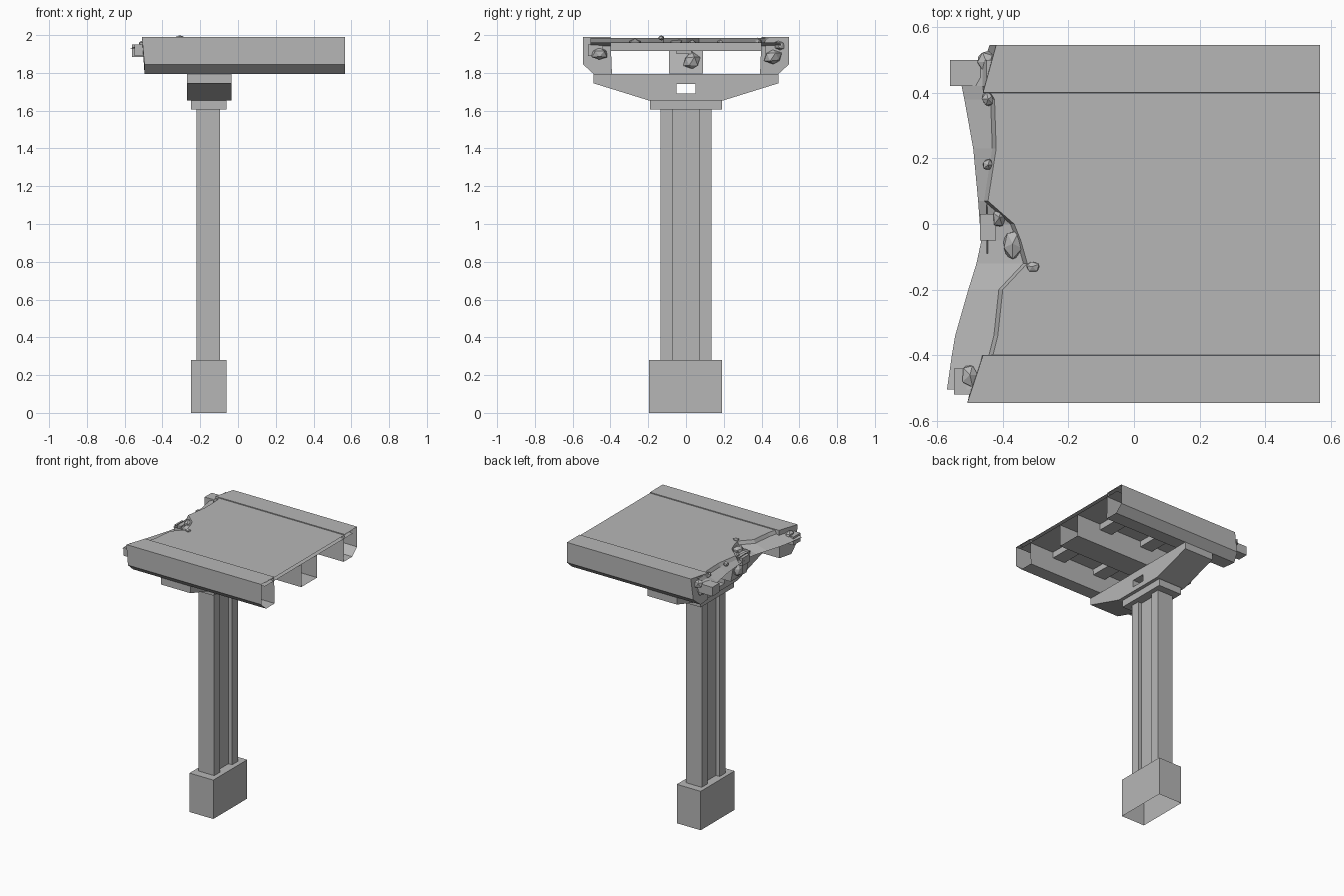
import bpy, bmesh, random
from mathutils import Vector, Matrix

random.seed(4)
cube = bpy.data.objects.get("Cube")
if cube:
    bpy.data.objects.remove(cube, do_unlink=True)

GREY = (0.47, 0.47, 0.47, 1)
concrete = bpy.data.materials.new("concrete_grey")
concrete.use_nodes = True
concrete.diffuse_color = GREY
concrete.node_tree.nodes["Principled BSDF"].inputs["Base Color"].default_value = GREY


def finish(name, bm):
    bmesh.ops.recalc_face_normals(bm, faces=bm.faces)
    mesh = bpy.data.meshes.new(name)
    bm.to_mesh(mesh)
    bm.free()
    mesh.materials.append(concrete)
    obj = bpy.data.objects.new(name, mesh)
    bpy.context.collection.objects.link(obj)
    return obj


def box(name, x, y, z, open_bottom=False):
    bm = bmesh.new()
    bmesh.ops.create_cube(bm, size=1)
    for v in bm.verts:
        v.co = [lo + (c + 0.5) * (hi - lo) for c, (lo, hi) in zip(v.co, (x, y, z))]
    if open_bottom:
        floor = [f for f in bm.faces if f.calc_center_median().z < z[0] + 0.001]
        bmesh.ops.delete(bm, geom=floor, context='FACES_ONLY')
    return finish(name, bm)


def beam(name, profile, x_far, x_near, cap=True, loop=True):
    """Hollow beam along x from a (y, z) profile; its +x end stays open."""
    bm = bmesh.new()
    far = [bm.verts.new((x, y, z)) for x, (y, z) in zip(x_far, profile)]
    near = [bm.verts.new((x_near, y, z)) for y, z in profile]
    n = len(profile)
    for i in range(n if loop else n - 1):
        j = (i + 1) % n
        bm.faces.new((far[i], far[j], near[j], near[i]))
    if cap:
        bm.faces.new(far)
    return finish(name, bm)


def plate(name, loops, x0, x1):
    """Solid slab along x from closed (y, z) loops; later loops are holes."""
    bm = bmesh.new()
    edges = []
    for loop in loops:
        vs = [bm.verts.new((x0, y, z)) for y, z in loop]
        edges += [bm.edges.new((vs[i - 1], vs[i])) for i in range(len(vs))]
    bmesh.ops.triangle_fill(bm, edges=edges, use_beauty=True, normal=(1, 0, 0))
    faces = list(bm.faces)
    ext = bmesh.ops.extrude_face_region(bm, geom=faces, use_keep_orig=True)
    moved = [v for v in ext["geom"] if isinstance(v, bmesh.types.BMVert)]
    bmesh.ops.translate(bm, verts=moved, vec=(x1 - x0, 0, 0))
    bmesh.ops.dissolve_limit(bm, angle_limit=0.01, verts=bm.verts, edges=bm.edges)
    return finish(name, bm)


def rock(name, centre, size):
    bm = bmesh.new()
    bmesh.ops.create_icosphere(bm, subdivisions=1, radius=1)
    turn = Matrix.Rotation(random.uniform(0, 3), 3, 'Z')
    for v in bm.verts:
        p = turn @ (v.co * random.uniform(0.8, 1.1))
        v.co = Vector(centre) + Vector([a * s for a, s in zip(p, size)])
    return finish(name, bm)


# Pier: footing, twin-ribbed column and capital
box("footing", (-0.25, -0.06), (-0.195, 0.19), (0, 0.28), open_bottom=True)
for side, y in (("front", -0.102), ("back", 0.102)):
    box(side + "_column_rib", (-0.22, -0.095), (y - 0.033, y + 0.033), (0.28, 1.61))
box("column_core", (-0.19, -0.125), (-0.07, 0.07), (0.28, 1.61))
box("capital", (-0.25, -0.06), (-0.19, 0.19), (1.605, 1.66))

# Hammerhead with a rectangular opening
half = [(0.2, 1.655), (0.49, 1.745), (0.49, 1.795)]
outline = half + [(-y, z) for y, z in reversed(half)]
hole = [(-0.05, 1.69), (0.05, 1.69), (0.05, 1.74), (-0.05, 1.74)]
plate("pier_hammerhead", [outline, hole], -0.27, -0.035)

# Edge girders with chamfered lower corners and uneven broken ends
edge = [(0.392, 1.795), (0.49, 1.795), (0.545, 1.845), (0.545, 1.99), (0.4, 1.99)]
beam("back_edge_girder", edge, [-0.45, -0.46, -0.44, -0.42, -0.46], 0.567)
beam("front_edge_girder", [(-y, z) for y, z in edge],
     [-0.47, -0.495, -0.495, -0.508, -0.46], 0.567)

# Centre girder trough
beam("centre_girder", [(-0.09, 1.96), (-0.09, 1.797), (0.09, 1.797), (0.09, 1.96)],
     [-0.45, -0.42, -0.42, -0.45], 0.567, loop=False)
box("centre_girder_stub", (-0.47, -0.42), (-0.05, 0.03), (1.9, 1.955))

# Cross beams under the deck
for i, x in enumerate((0.32, -0.03)):
    box(f"cross_beam_{i + 1}", (x - 0.05, x + 0.05), (-0.4, 0.4), (1.915, 1.962))

# Deck slab: (y, broken top edge x, broken lower edge x)
breaks = [(-0.505, -0.47, -0.57), (-0.4, -0.43, -0.555), (-0.34, -0.415, -0.545),
          (-0.2, -0.40, -0.505), (-0.12, -0.325, -0.48), (-0.05, -0.345, -0.465),
          (0, -0.365, -0.47), (0.07, -0.445, -0.475), (0.23, -0.42, -0.49),
          (0.38, -0.425, -0.517), (0.42, -0.45, -0.525), (0.5, -0.45, -0.48)]
bm = bmesh.new()
rows = []
for y, top, low in breaks:
    section = [(0.567, 1.984), (top, 1.984), (top - 0.012, 1.96),
               (low, 1.93), (top + 0.06, 1.955), (0.567, 1.96)]
    rows.append([bm.verts.new((x, y, z)) for x, z in section])
for a, b in zip(rows, rows[1:]):
    for i in range(5):
        bm.faces.new((a[i], a[i + 1], b[i + 1], b[i]))
finish("deck_slab", bm)

# Broken girder stubs and loose rubble along the fracture
box("back_girder_stub", (-0.56, -0.44), (0.42, 0.5), (1.885, 1.95))
box("front_girder_stub", (-0.548, -0.45), (-0.52, -0.44), (1.89, 1.95))
rubble = [((-0.45, 0.495, 1.945), (0.035, 0.035, 0.035)),
          ((-0.44, 0.46, 1.885), (0.04, 0.05, 0.045)),
          ((-0.445, 0.38, 1.965), (0.02, 0.025, 0.02)),
          ((-0.445, 0.18, 1.965), (0.02, 0.02, 0.02)),
          ((-0.41, 0.02, 1.95), (0.025, 0.035, 0.03)),
          ((-0.43, 0.03, 1.86), (0.04, 0.05, 0.05)),
          ((-0.37, -0.06, 1.955), (0.035, 0.05, 0.03)),
          ((-0.31, -0.13, 1.985), (0.023, 0.02, 0.015)),
          ((-0.40, -0.27, 1.96), (0.015, 0.04, 0.02)),
          ((-0.5, -0.46, 1.945), (0.03, 0.04, 0.035)),
          ((-0.46, -0.46, 1.9), (0.04, 0.045, 0.035))]
for i, (centre, size) in enumerate(rubble):
    rock(f"rubble_{i + 1}", centre, size)
